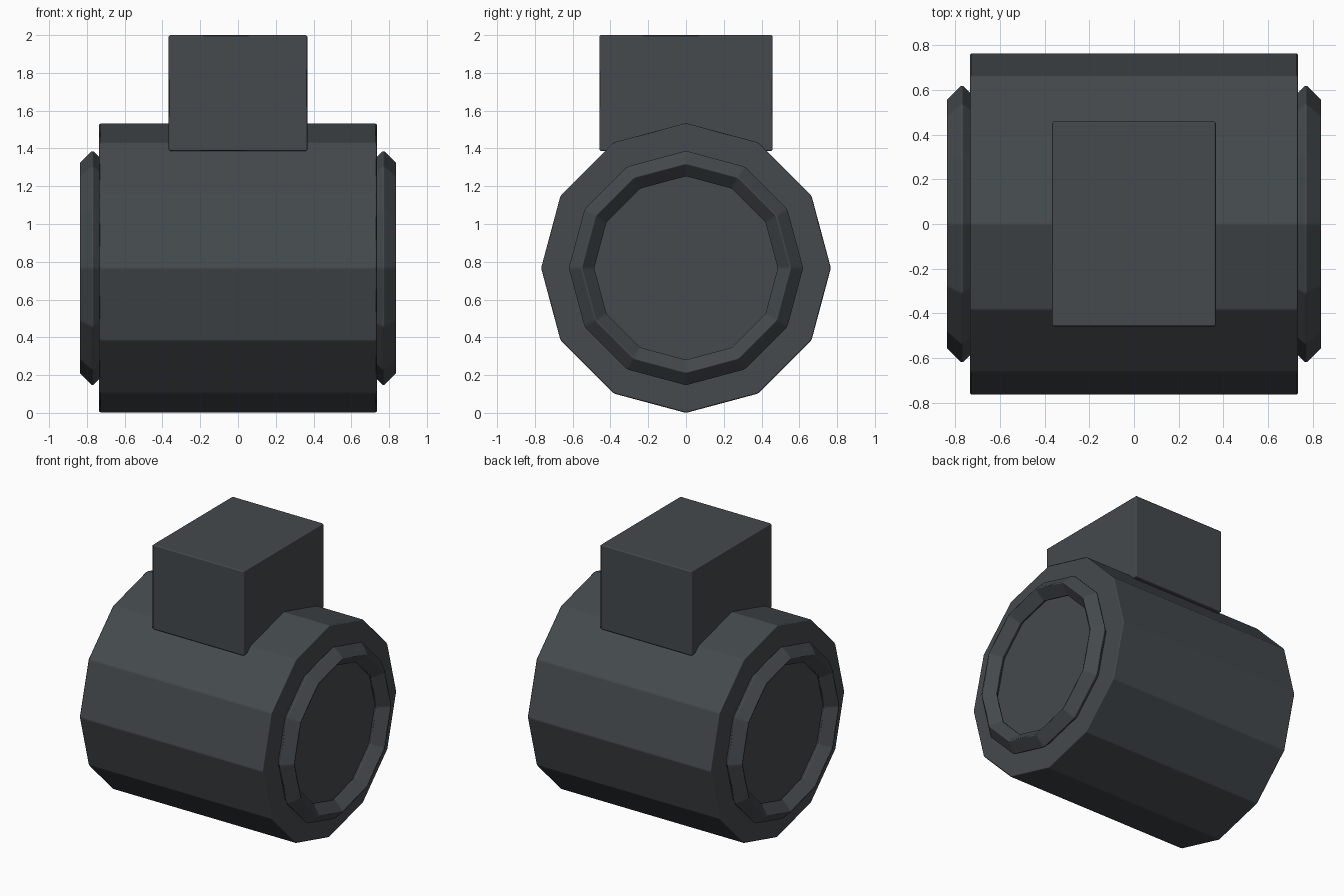
import bpy
from math import pi

default_cube = bpy.data.objects.get("Cube")
if default_cube:
    bpy.data.objects.remove(default_cube)

SIDES = 12
AXIS_HEIGHT = 0.767
RADIUS = 0.767
HALF_LENGTH = 0.735

metal = bpy.data.materials.new("dark slate metal")
metal.use_nodes = True
colour = (0.058, 0.067, 0.073, 1)
metal.diffuse_color = colour
metal.node_tree.nodes["Principled BSDF"].inputs["Base Color"].default_value = colour


def finish(name, width=0.008):
    """Name the active part, colour it and soften its edges."""
    part = bpy.context.active_object
    part.name = part.data.name = name
    part.data.materials.append(metal)
    bpy.ops.object.transform_apply(location=False, rotation=True, scale=True)
    bpy.ops.object.shade_smooth()
    bevel = part.modifiers.new("edge bevel", 'BEVEL')
    bevel.width = width
    bevel.segments = 1
    bevel.limit_method = 'NONE'
    bevel.harden_normals = True


# Twelve-sided barrel lying along x
bpy.ops.mesh.primitive_cylinder_add(
    vertices=SIDES, radius=RADIUS, depth=2 * HALF_LENGTH,
    location=(0, 0, AXIS_HEIGHT), rotation=(0, pi / 2, 0))
finish("barrel")

# Diamond-section rim on each end of the barrel
for name, side in (("left_rim", 1), ("right_rim", -1)):
    bpy.ops.mesh.primitive_torus_add(
        major_segments=SIDES, minor_segments=4,
        major_radius=0.553, minor_radius=0.073,
        location=(side * 0.77, 0, AXIS_HEIGHT), rotation=(0, pi / 2, 0))
    finish(name)

# Block sunk into the top of the barrel
bpy.ops.mesh.primitive_cube_add(size=1, location=(0, 0, 1.693))
bpy.context.active_object.scale = (0.734, 0.918, 0.614)
finish("top_block")
